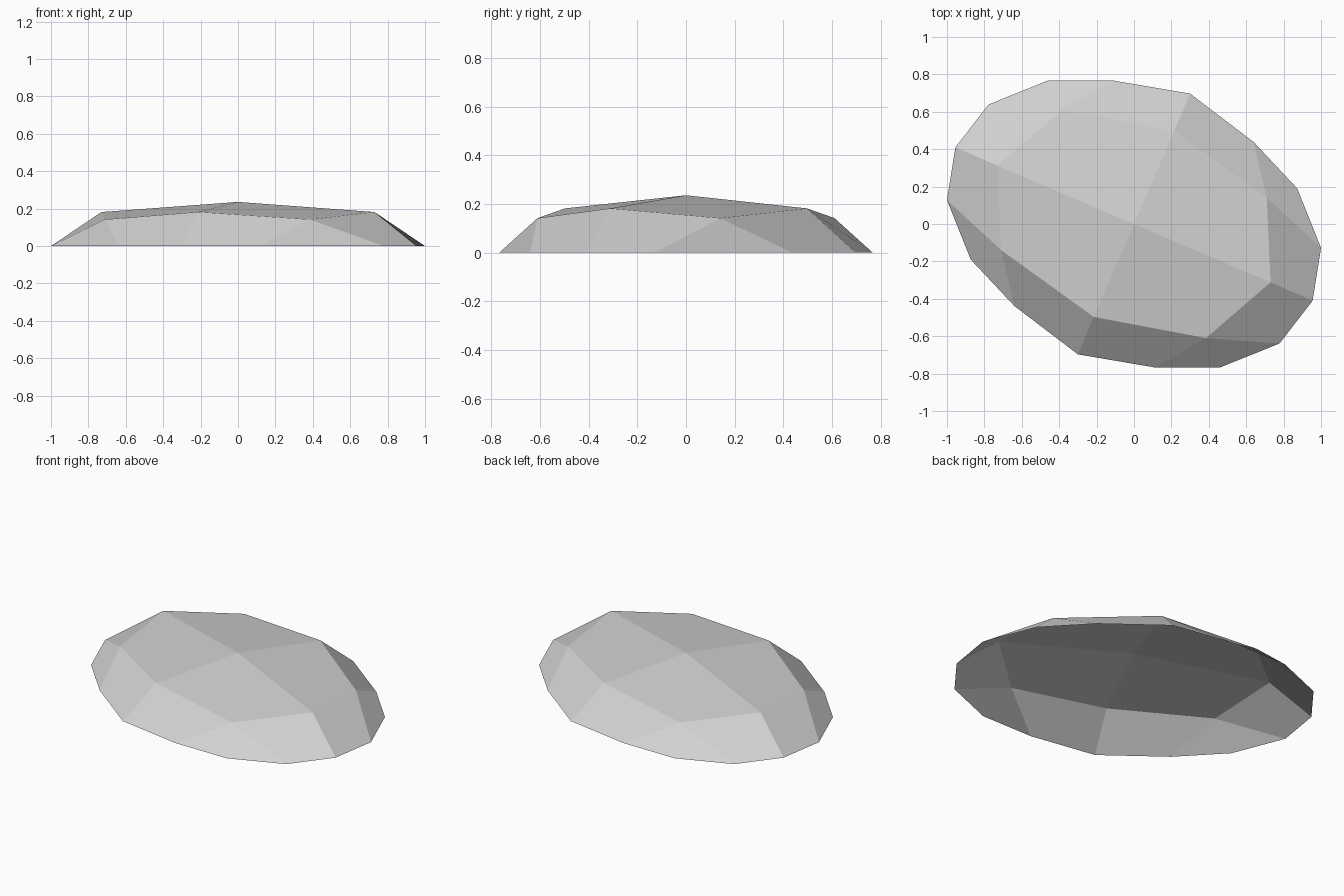
import bpy
import bmesh

if "Cube" in bpy.data.objects:
    bpy.data.objects.remove(bpy.data.objects["Cube"])

# Half of the outline, counter-clockwise; the other half is turned by 180 degrees.
# Each sector: side vertex, its rim vertex, corner vertex, its three rim vertices.
HALF = [
    ((0.73, -0.312, 0.182), (0.955, -0.41),
     (0.71, 0.14, 0.142), ((1.0, -0.128), (0.873, 0.19), (0.64, 0.438))),
    ((0.215, 0.497, 0.182), (0.30, 0.697),
     (-0.385, 0.61, 0.142), ((-0.112, 0.767), (-0.46, 0.767), (-0.778, 0.639))),
]

stone = bpy.data.materials.new("stone grey")
stone.diffuse_color = (0.64, 0.64, 0.64, 1.0)
stone.use_nodes = True
stone.node_tree.nodes["Principled BSDF"].inputs["Base Color"].default_value = stone.diffuse_color

bm = bmesh.new()


def vert(p, sign):
    z = p[2] if len(p) > 2 else 0.0
    return bm.verts.new((p[0] * sign, p[1] * sign, z))


# Vertices of the four sectors
sectors = []
for sign in (1, -1):
    for side, foot, corner, rim in HALF:
        sectors.append((vert(side, sign), vert(foot, sign), vert(corner, sign),
                        [vert(p, sign) for p in rim]))
peak = bm.verts.new((0, 0, 0.236))

# Crown quad and three flank quads per sector, open underneath
for i, (side, foot, corner, rim) in enumerate(sectors):
    next_side, next_foot = sectors[(i + 1) % 4][:2]
    bm.faces.new((peak, side, corner, next_side))
    bm.faces.new((side, foot, rim[0], corner))
    bm.faces.new((corner, rim[0], rim[1], rim[2]))
    bm.faces.new((corner, rim[2], next_foot, next_side))

mesh = bpy.data.meshes.new("flat_stone")
bm.to_mesh(mesh)
bm.free()
mesh.materials.append(stone)
flat_stone = bpy.data.objects.new("flat_stone", mesh)
bpy.context.collection.objects.link(flat_stone)
